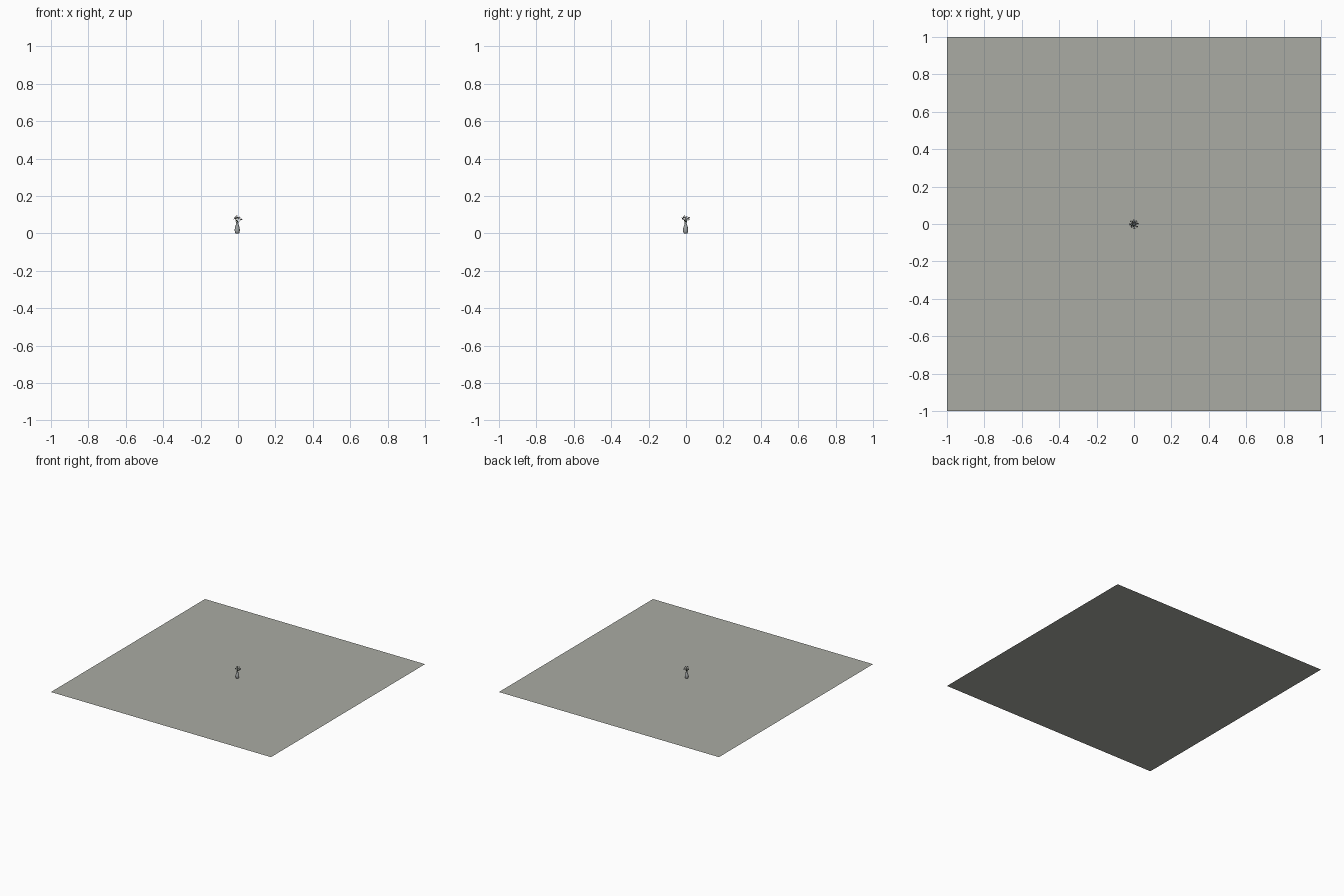
import bpy, bmesh, math, random
from mathutils import Vector, Matrix

if "Cube" in bpy.data.objects:
    bpy.data.objects.remove(bpy.data.objects["Cube"])

random.seed(4)


def material(name, rgb):
    m = bpy.data.materials.new(name)
    m.diffuse_color = (*rgb, 1)
    m.use_nodes = True
    m.node_tree.nodes["Principled BSDF"].inputs["Base Color"].default_value = m.diffuse_color
    return m


SHEET = material("warm grey", (0.40, 0.41, 0.37))
GLAZE = material("vase grey", (0.36, 0.38, 0.38))
GREEN = material("dark leaf green", (0.06, 0.09, 0.05))
PETAL = material("petal grey", (0.40, 0.40, 0.42))
HEART = material("flower heart", (0.08, 0.07, 0.06))


def finish(bm, name, mats, smooth=False):
    me = bpy.data.meshes.new(name)
    bm.to_mesh(me)
    bm.free()
    for m in mats:
        me.materials.append(m)
    for p in me.polygons:
        p.use_smooth = smooth
    ob = bpy.data.objects.new(name, me)
    bpy.context.collection.objects.link(ob)
    return ob


def tube(bm, points, radius, sides=5):
    rings = []
    for i, p in enumerate(points):
        d = points[min(i + 1, len(points) - 1)] - points[max(i - 1, 0)]
        q = d.to_track_quat('Z', 'Y')
        rings.append([bm.verts.new(p + q @ Vector((radius * math.cos(a), radius * math.sin(a), 0)))
                      for a in (2 * math.pi * k / sides for k in range(sides))])
    for r, s in zip(rings, rings[1:]):
        for k in range(sides):
            j = (k + 1) % sides
            bm.faces.new((r[k], r[j], s[j], s[k]))


def blade(bm, frame, length, width, lift, mat=0):
    """Leaf or petal growing along local x, cupped upward."""
    pts = [(0, 0, 0), (0.55, -0.5, 0.6), (1, 0, 1), (0.55, 0.5, 0.6)]
    vs = [bm.verts.new(frame @ Vector((x * length, y * width, z * lift))) for x, y, z in pts]
    for f in ((0, 1, 2), (0, 2, 3)):
        bm.faces.new([vs[i] for i in f]).material_index = mat


CX, CY = -0.004, -0.002

# Large flat sheet the vase stands on
bm = bmesh.new()
bmesh.ops.create_grid(bm, x_segments=1, y_segments=1, size=1.0)
finish(bm, "base_sheet", [SHEET])

# Turned vase
bm = bmesh.new()
profile = [(0, 0.0005), (0.010, 0.0005), (0.0125, 0.006), (0.0138, 0.016), (0.0132, 0.026),
           (0.010, 0.038), (0.006, 0.049), (0.005, 0.054), (0.007, 0.060),
           (0.006, 0.060), (0.004, 0.054), (0.005, 0.048)]
vs = [bm.verts.new((CX + r, CY, z)) for r, z in profile]
es = [bm.edges.new(e) for e in zip(vs, vs[1:])]
bmesh.ops.spin(bm, geom=vs + es, cent=(CX, CY, 0), axis=(0, 0, 1),
               angle=2 * math.pi, steps=24)
bmesh.ops.remove_doubles(bm, verts=bm.verts, dist=0.00005)
bmesh.ops.recalc_face_normals(bm, faces=bm.faces)
finish(bm, "vase", [GLAZE], True)

# Bouquet: curved stems, leaves and five-petalled flowers
stems, leaves, flowers = bmesh.new(), bmesh.new(), bmesh.new()
heads = [(0, 0, 0.094)]
for count, radius, z, phase in ((5, 0.012, 0.088, 0.3), (8, 0.0205, 0.078, 0.1)):
    for k in range(count):
        a = phase + 2 * math.pi * k / count
        r = radius * random.uniform(0.88, 1.08)
        heads.append((r * math.cos(a), r * math.sin(a), z + random.uniform(-0.005, 0.006)))

for x, y, z in heads:
    start, end = Vector((CX, CY, 0.050)), Vector((x, y, z))
    mid = Vector((CX + x * 0.25, CY + y * 0.25, 0.050 + (z - 0.050) * 0.55))
    path = [start * (1 - t) ** 2 + mid * 2 * t * (1 - t) + end * t * t
            for t in (0, 0.25, 0.5, 0.75, 1)]
    tube(stems, path, 0.0005)
    up = Vector((x * 0.8, y * 0.8, 0.02)).normalized()
    head = Matrix.Translation(end) @ up.to_track_quat('Z', 'Y').to_matrix().to_4x4()
    for k in range(5):
        blade(flowers, head @ Matrix.Rotation(2 * math.pi * k / 5, 4, 'Z'),
              0.0065, 0.0055, 0.002)
    heart = bmesh.ops.create_icosphere(flowers, subdivisions=1, radius=0.0015,
                                       matrix=head @ Matrix.Translation((0, 0, 0.001)))
    for f in {f for v in heart['verts'] for f in v.link_faces}:
        f.material_index = 1
    # A pair of leaves on each stem
    for i in (2, 3):
        turn = Matrix.Rotation(random.uniform(0, 2 * math.pi), 4, 'Z')
        blade(leaves, Matrix.Translation(path[i]) @ turn, 0.009, 0.004, 0.003)

finish(stems, "stems", [GREEN], True)
finish(leaves, "leaves", [GREEN])
finish(flowers, "flowers", [PETAL, HEART])
